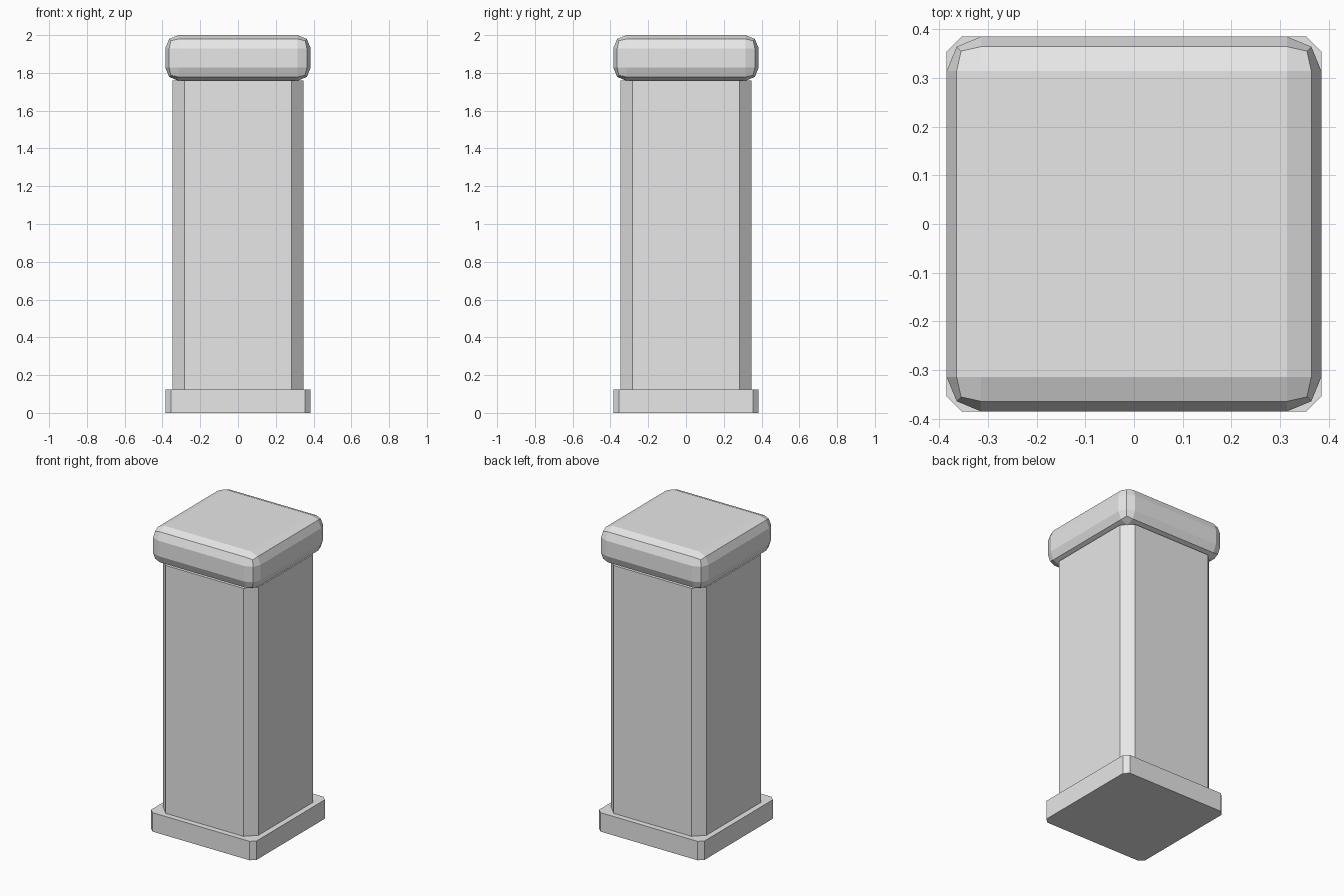
import bpy, bmesh

if "Cube" in bpy.data.objects:
    bpy.data.objects.remove(bpy.data.objects["Cube"])

stone = bpy.data.materials.new("grey_stone")
stone.diffuse_color = (0.8, 0.8, 0.8, 1)
stone.use_nodes = True
stone.node_tree.nodes["Principled BSDF"].inputs["Base Color"].default_value = stone.diffuse_color


def block(name, half, z0, z1, bevel, segments=1, vertical_only=True):
    """Square block with bevelled edges, flat shaded."""
    bm = bmesh.new()
    bmesh.ops.create_cube(bm, size=1)
    for v in bm.verts:
        v.co.x *= 2 * half
        v.co.y *= 2 * half
        v.co.z = z1 if v.co.z > 0 else z0
    edges = [e for e in bm.edges if not vertical_only
             or abs(e.verts[0].co.z - e.verts[1].co.z) > 0.01]
    bmesh.ops.bevel(bm, geom=edges, offset=bevel, offset_type='OFFSET',
                    segments=segments, profile=0.5, affect='EDGES')
    me = bpy.data.meshes.new(name)
    bm.to_mesh(me)
    bm.free()
    me.materials.append(stone)
    ob = bpy.data.objects.new(name, me)
    bpy.context.collection.objects.link(ob)
    return ob


# Plinth, chamfered shaft and rounded cap
block("plinth", 0.385, 0.0, 0.125, 0.03)
block("shaft", 0.348, 0.125, 1.76, 0.064)
block("cap", 0.385, 1.758, 2.0, 0.07, segments=2, vertical_only=False)
